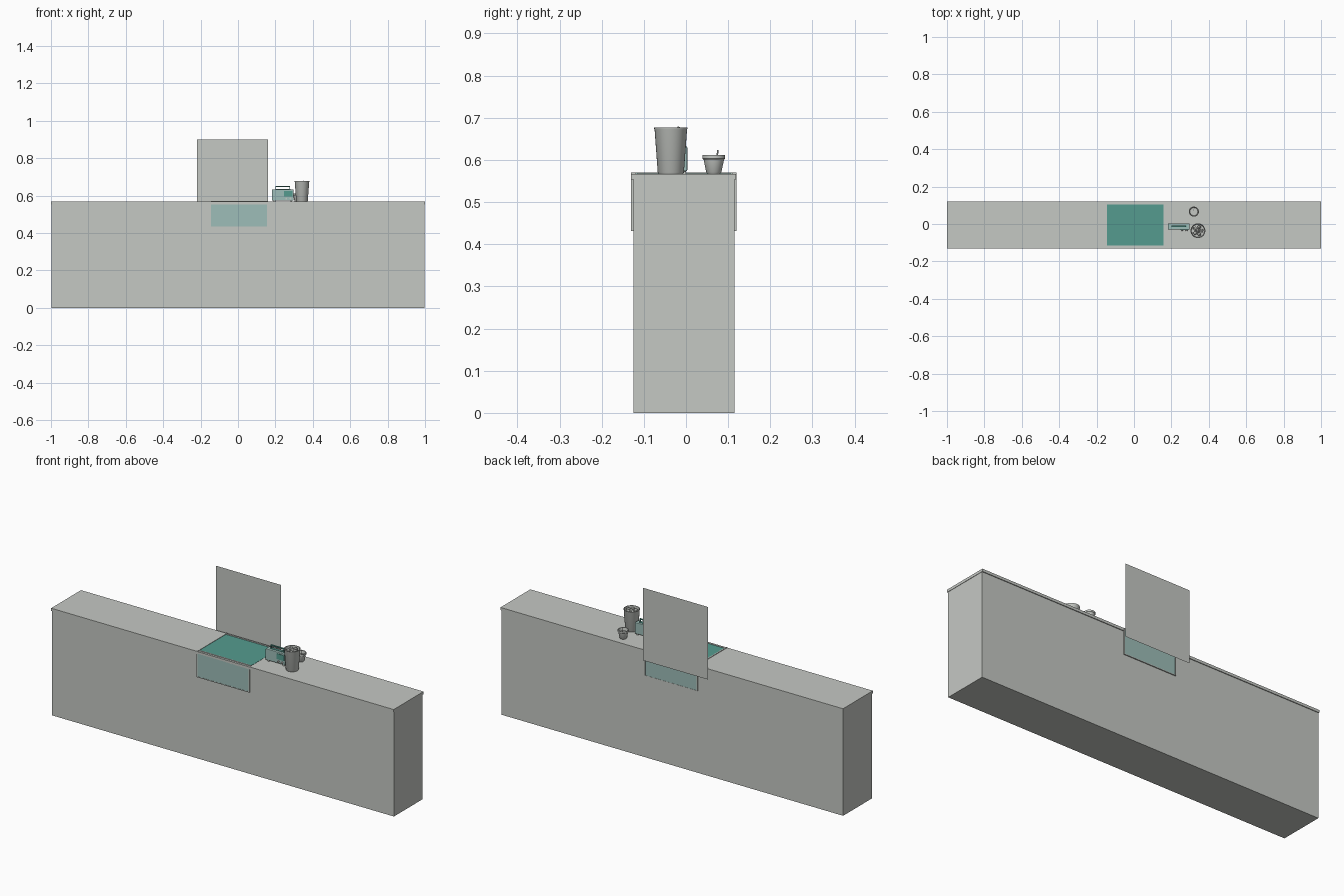
import bpy
import bmesh
import math
import random
from mathutils import Matrix, Vector

if "Cube" in bpy.data.objects:
    bpy.data.objects.remove(bpy.data.objects["Cube"])

random.seed(4)


def material(name, rgb):
    m = bpy.data.materials.new(name)
    m.diffuse_color = (*rgb, 1)
    m.use_nodes = True
    m.node_tree.nodes["Principled BSDF"].inputs["Base Color"].default_value = m.diffuse_color
    return m


GREY = material("warm_grey", (0.56, 0.58, 0.55))
TEAL = material("deep_teal", (0.09, 0.33, 0.275))
PALE = material("pale_teal", (0.34, 0.51, 0.48))


def finish(name, bm, mat):
    bmesh.ops.recalc_face_normals(bm, faces=bm.faces)
    mesh = bpy.data.meshes.new(name)
    bm.to_mesh(mesh)
    bm.free()
    mesh.materials.append(mat)
    ob = bpy.data.objects.new(name, mesh)
    bpy.context.collection.objects.link(ob)
    return ob


def box(name, x, y, z, mat, bevel=0):
    """Box given by its (low, high) range on each axis."""
    bm = bmesh.new()
    bmesh.ops.create_cube(bm, size=1)
    for v in bm.verts:
        v.co = Vector([(a + b) / 2 + c * (b - a) for c, (a, b) in zip(v.co, (x, y, z))])
    ob = finish(name, bm, mat)
    if bevel:
        mod = ob.modifiers.new("bevel", "BEVEL")
        mod.width, mod.segments = bevel, 2
    return ob


def lathe(name, center, profile, mat, sides=32):
    bm = bmesh.new()
    points = [bm.verts.new((r, 0, z)) for r, z in profile]
    edges = [bm.edges.new(pair) for pair in zip(points, points[1:])]
    bmesh.ops.spin(bm, geom=points + edges, axis=(0, 0, 1), cent=(0, 0, 0),
                   angle=math.tau, steps=sides)
    bmesh.ops.remove_doubles(bm, verts=bm.verts, dist=0.0001)
    bmesh.ops.translate(bm, verts=bm.verts, vec=center)
    ob = finish(name, bm, mat)
    bpy.context.view_layer.objects.active = ob
    ob.select_set(True)
    bpy.ops.object.shade_smooth_by_angle()
    ob.select_set(False)
    return ob


def rod(name, a, b, radius, mat, sides=12):
    a, b = Vector(a), Vector(b)
    bm = bmesh.new()
    rot = (b - a).to_track_quat("Z", "Y").to_matrix().to_4x4()
    bmesh.ops.create_cone(bm, cap_ends=True, segments=sides, radius1=radius, radius2=radius,
                          depth=(b - a).length,
                          matrix=Matrix.Translation((a + b) / 2) @ rot)
    return finish(name, bm, mat)


# Long counter and its overhanging top
TOP = 0.567
box("counter_body", (-0.998, 0.998), (-0.125, 0.115), (0, 0.553), GREY)
box("counter_top", (-1, 1), (-0.13, 0.119), (0.553, TOP), GREY)

# Inlaid mat on the counter with raised trim
X0, X1 = -0.15, 0.158
box("mat_top", (X0, X1), (-0.118, 0.108), (TOP - 0.003, TOP + 0.001), TEAL)
box("mat_left_trim", (X0, X0 + 0.006), (-0.131, 0.12), (TOP - 0.003, TOP + 0.003), GREY)
for side, y in (("front", (-0.12, -0.115)), ("back", (0.105, 0.11))):
    box("mat_" + side + "_trim", (X0, X1), y, (TOP - 0.003, TOP + 0.003), GREY)

# Framed panels hanging in front and behind
for side, sign, inner, outer in (("front", -1, -0.124, -0.131), ("back", 1, 0.114, 0.12)):
    def span(a, b):
        return min(a, b), max(a, b)
    name = "drop_" + side
    y = span(inner, outer)
    box(name + "_panel", (X0 + 0.003, X1 - 0.003), span(inner, outer - sign * 0.001),
        (0.434, 0.557), PALE)
    box(name + "_left_frame", (X0, X0 + 0.005), y, (0.431, TOP), GREY)
    box(name + "_right_frame", (X1 - 0.004, X1), y, (0.431, TOP), GREY)
    box(name + "_bottom_frame", (X0, X1), y, (0.431, 0.435), GREY)
    box(name + "_top_frame", (X0, X1), y, (0.556, TOP), GREY)

# Upright sheet behind the counter
bm = bmesh.new()
bm.faces.new([bm.verts.new((x, 0.131, z)) for x, z in
              ((-0.22, 0.517), (0.16, 0.517), (0.16, 0.9), (-0.22, 0.9))])
finish("upright_sheet", bm, GREY)

# Small radio with handle, feet, dial and knobs
box("radio_body", (0.181, 0.297), (-0.03, 0.003), (0.573, 0.632), PALE, 0.003)
box("radio_dial", (0.247, 0.292), (-0.032, -0.029), (0.595, 0.624), TEAL)
box("radio_top_strip", (0.2, 0.28), (-0.017, -0.008), (0.631, 0.634), TEAL)
box("radio_handle", (0.2, 0.279), (-0.016, -0.009), (0.647, 0.652), TEAL)
for x in (0.2, 0.275):
    box("radio_handle_post", (x, x + 0.004), (-0.016, -0.009), (0.63, 0.65), TEAL)
for x in (0.19, 0.28):
    box("radio_foot", (x, x + 0.01), (-0.027, 0), (TOP, 0.575), GREY)
for x in (0.258, 0.28):
    rod("radio_knob", (x, -0.028, 0.584), (x, -0.037, 0.584), 0.005, GREY)

# Tapered bin with crumpled sheets inside
BIN = Vector((0.342, -0.036, TOP))
lathe("bin", BIN, [(0, 0), (0.029, 0), (0.031, 0.003), (0.0385, 0.105), (0.0395, 0.107),
                   (0.0395, 0.11), (0.036, 0.11), (0.034, 0.085), (0, 0.085)], GREY)
for i in range(6):
    bm = bmesh.new()
    bmesh.ops.create_icosphere(bm, subdivisions=1, radius=0.012)
    for v in bm.verts:
        v.co *= random.uniform(0.75, 1.15)
    a = i * math.tau / 5
    r = 0.019 if i < 5 else 0
    bmesh.ops.translate(bm, verts=bm.verts,
                        vec=BIN + Vector((r * math.cos(a), r * math.sin(a), 0.1)))
    finish("crumpled_sheet", bm, GREY)

# Small rimmed pot with a stick
POT = Vector((0.32, 0.066, TOP))
lathe("pot", POT, [(0, 0), (0.015, 0), (0.018, 0.004), (0.024, 0.033), (0.027, 0.036),
                   (0.027, 0.045), (0.023, 0.045), (0.021, 0.03), (0, 0.03)], GREY)
rod("pot_stick", POT + Vector((0, 0.008, 0.028)), POT + Vector((0, 0.009, 0.057)), 0.0018, GREY)
